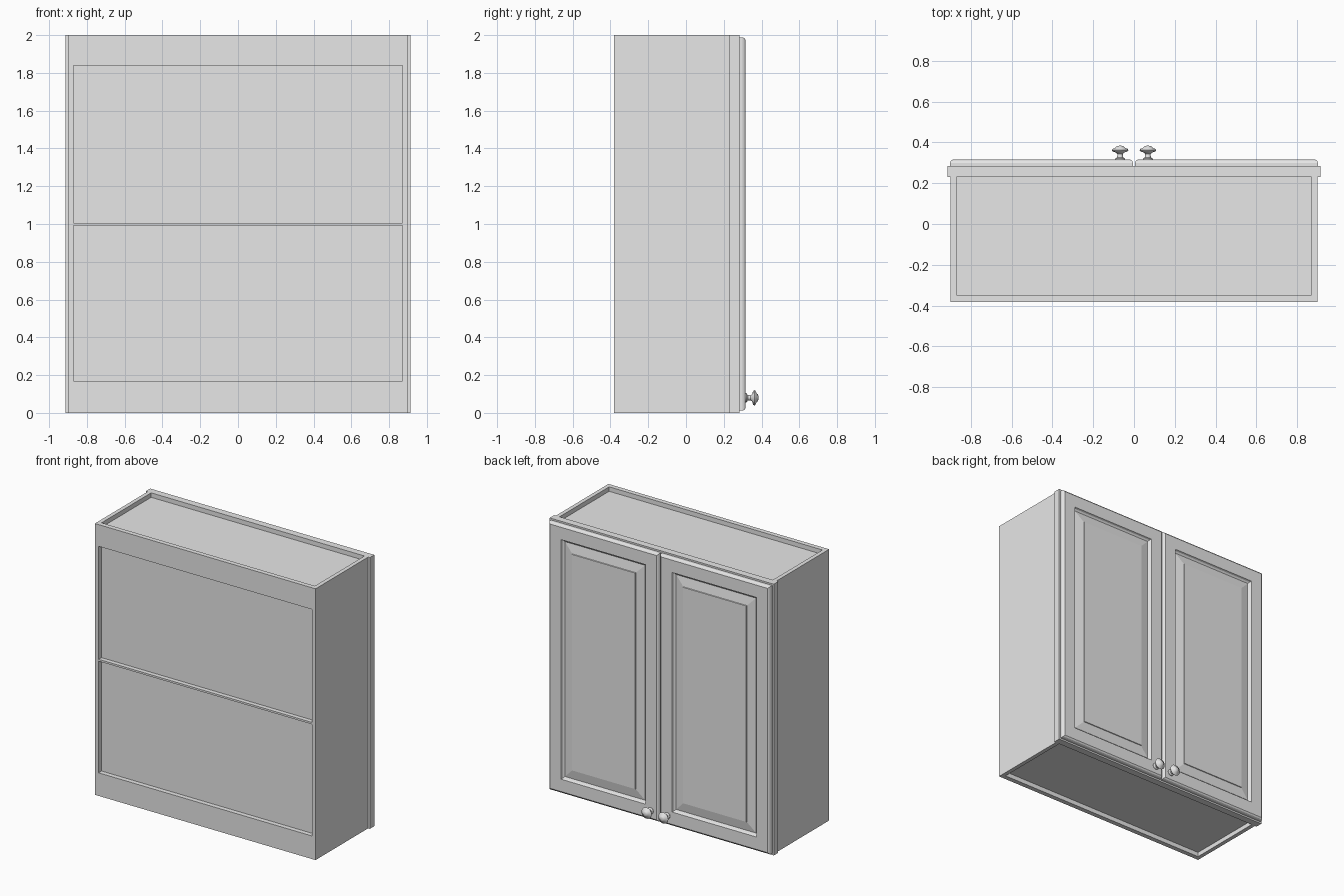
import bpy, bmesh, math
from mathutils import Matrix, Vector

cube = bpy.data.objects.get("Cube")
if cube:
    bpy.data.objects.remove(cube, do_unlink=True)

GREY = (0.8, 0.8, 0.8, 1)
paint = bpy.data.materials.new("light_grey_paint")
paint.use_nodes = True
paint.diffuse_color = GREY
paint.node_tree.nodes["Principled BSDF"].inputs["Base Color"].default_value = GREY


def finish(name, bm):
    bmesh.ops.recalc_face_normals(bm, faces=bm.faces)
    mesh = bpy.data.meshes.new(name)
    bm.to_mesh(mesh)
    bm.free()
    mesh.materials.append(paint)
    obj = bpy.data.objects.new(name, mesh)
    bpy.context.collection.objects.link(obj)
    return obj


def box(name, x, y, z):
    """Box between (low, high) pairs on each axis."""
    low, high = Vector((x[0], y[0], z[0])), Vector((x[1], y[1], z[1]))
    bm = bmesh.new()
    place = Matrix.Translation((low + high) / 2) @ Matrix.Diagonal((high - low).to_4d())
    bmesh.ops.create_cube(bm, size=1, matrix=place)
    return finish(name, bm)


def door(name, x, z, profile):
    """Nested rectangles, each an (inset, y) step of the moulding."""
    bm = bmesh.new()
    rings = []
    for inset, y in profile:
        x0, x1, z0, z1 = x[0] + inset, x[1] - inset, z[0] + inset, z[1] - inset
        rings.append([bm.verts.new((px, y, pz))
                      for px, pz in ((x0, z0), (x1, z0), (x1, z1), (x0, z1))])
    for a, b in zip(rings, rings[1:]):
        for i in range(4):
            j = (i + 1) % 4
            bm.faces.new((a[i], a[j], b[j], b[i]))
    bm.faces.new(rings[0])
    bm.faces.new(rings[-1])
    return finish(name, bm)


def knob(name, x, z, profile):
    """Lathe a (radius, y) profile about the y axis."""
    bm = bmesh.new()
    verts = [bm.verts.new((r, y, 0)) for r, y in profile]
    edges = [bm.edges.new(pair) for pair in zip(verts, verts[1:])]
    bmesh.ops.spin(bm, geom=verts + edges, cent=(0, 0, 0), axis=(0, 1, 0),
                   angle=math.tau, steps=24)
    bmesh.ops.remove_doubles(bm, verts=bm.verts, dist=0.0002)
    obj = finish(name, bm)
    obj.location = (x, 0, z)
    bpy.ops.object.select_all(action="DESELECT")
    obj.select_set(True)
    bpy.context.view_layer.objects.active = obj
    bpy.ops.object.shade_smooth_by_angle(angle=math.radians(40))


REAR, FRAME, FACE = -0.382, 0.231, 0.283
INNER, OUTER, LIP = 0.87, 0.90, 0.914
span = (-INNER, INNER)

# Carcass panels and shelf
box("top_panel", span, (-0.347, FRAME), (1.95, 1.967))
box("bottom_panel", span, (-0.347, FRAME), (0.033, 0.05))
box("back_panel", span, (-0.347, -0.335), (0.033, 1.967))
box("middle_shelf", span, (-0.38, FRAME), (0.992, 1.006))
box("upper_hanging_rail", span, (REAR, -0.347), (1.84, 2))
box("lower_hanging_rail", span, (REAR, -0.347), (0, 0.17))

# Face frame rails
box("frame_top_rail", span, (FRAME, FACE), (1.86, 2))
box("frame_bottom_rail", span, (FRAME, FACE), (0, 0.14))
box("frame_center_stile", (-0.06, 0.06), (FRAME, FACE), (0.14, 1.86))

# Raised-panel moulding and knob outlines
moulding = [(0, FACE), (0, 0.300), (0.004, 0.309), (0.014, 0.316),
            (0.105, 0.316), (0.110, 0.304), (0.122, 0.296),
            (0.190, 0.308), (0.192, 0.313)]
knob_outline = [(0, 0.314), (0.024, 0.314), (0.024, 0.320), (0.015, 0.327),
                (0.013, 0.342), (0.020, 0.350), (0.037, 0.356), (0.041, 0.362),
                (0.037, 0.368), (0.024, 0.373), (0.019, 0.380), (0.010, 0.383),
                (0, 0.384)]

# Mirrored parts
for side, s in (("left", 1), ("right", -1)):
    box(side + "_side_panel", sorted((s * INNER, s * OUTER)), (REAR, FRAME), (0, 2))
    box(side + "_frame_stile", sorted((s * INNER, s * LIP)), (FRAME, FACE), (0, 2))
    door(side + "_door", sorted((s * 0.004, s * 0.902)), (0.012, 1.988), moulding)
    knob(side + "_knob", s * 0.068, 0.08, knob_outline)
